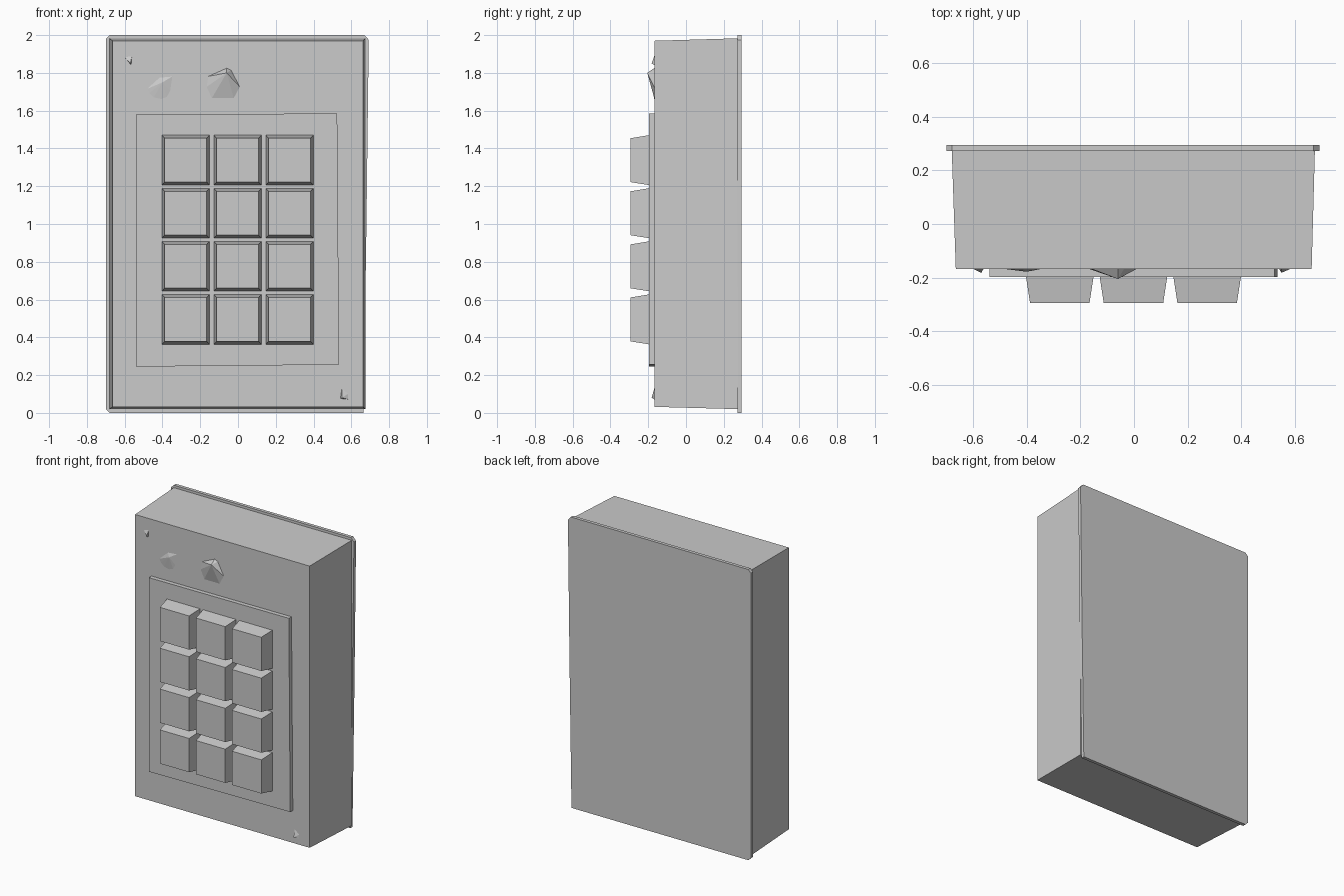
import bpy

if "Cube" in bpy.data.objects:
    bpy.data.objects.remove(bpy.data.objects["Cube"])


def loft(name, loops):
    """Closed solid through matching (x, y, z) loops, from back to front."""
    n = len(loops[0])
    verts = [p for loop in loops for p in loop]
    faces = [tuple(reversed(range(n)))]
    for k in range(len(loops) - 1):
        for i in range(n):
            j = (i + 1) % n
            faces.append((k * n + i, k * n + j, (k + 1) * n + j, (k + 1) * n + i))
    faces.append(tuple(range(len(verts) - n, len(verts))))
    return make(name, verts, faces)


def make(name, verts, faces):
    mesh = bpy.data.meshes.new(name)
    mesh.from_pydata(verts, [], faces)
    mesh.update()
    obj = bpy.data.objects.new(name, mesh)
    bpy.context.collection.objects.link(obj)
    return obj


def ring(outline, y):
    return [(x, y, z) for x, z in outline]


def rect(x0, x1, z0, z1):
    return [(x0, z0), (x1, z0), (x1, z1), (x0, z1)]


def facet_cap(name, outline, apex, base=-0.165):
    """Low faceted bump rising from an outline to one apex."""
    n = len(outline)
    faces = [(i, (i + 1) % n, n) for i in range(n)]
    faces.append(tuple(reversed(range(n))))
    return make(name, ring(outline, base) + [apex], faces)


# Back plate with clipped corners and a slightly slanted right edge
plate = [(-0.68, 0), (0.665, 0), (0.68, 1.0), (0.692, 1.975),
         (0.67, 2.0), (-0.68, 2.0), (-0.70, 1.98), (-0.70, 0.02)]
loft("back_plate", [ring(plate, 0.295), ring(plate, 0.272)])

# Slightly tapered housing
loft("housing", [ring(rect(-0.68, 0.675, 0.02, 1.983), 0.275),
                 ring(rect(-0.665, 0.663, 0.032, 1.97), -0.168)])

# Raised key panel
panel = [(-0.54, 0.245), (0.535, 0.255), (0.525, 1.585), (-0.54, 1.58)]
loft("key_panel", [ring(panel, -0.16), ring(panel, -0.197)])

# Tapered keys, four rows of three
for row in range(4):
    for col in range(3):
        x, z = -0.277 + 0.275 * col, 0.495 + 0.281 * row
        base = rect(x - 0.127, x + 0.127, z - 0.133, z + 0.133)
        top = rect(x - 0.111, x + 0.111, z - 0.116, z + 0.116)
        loft(f"key_{row}_{col}", [ring(base, -0.19), ring(top, -0.295)])

# Faceted indicator lamps
facet_cap("left_lamp",
          [(-0.505, 1.705), (-0.49, 1.675), (-0.46, 1.647), (-0.41, 1.635),
           (-0.37, 1.65), (-0.347, 1.69), (-0.332, 1.79), (-0.42, 1.782)],
          (-0.40, -0.178, 1.75))
facet_cap("right_lamp",
          [(-0.175, 1.72), (-0.145, 1.655), (-0.02, 1.655), (0.015, 1.72),
           (-0.035, 1.815), (-0.06, 1.827), (-0.165, 1.78)],
          (-0.06, -0.205, 1.80))

# Small corner screws
facet_cap("upper_screw", [(-0.605, 1.89), (-0.565, 1.84), (-0.56, 1.897)],
          (-0.57, -0.182, 1.85))
facet_cap("lower_screw", [(0.54, 0.075), (0.59, 0.07), (0.59, 0.105), (0.55, 0.14)],
          (0.55, -0.182, 0.08))
